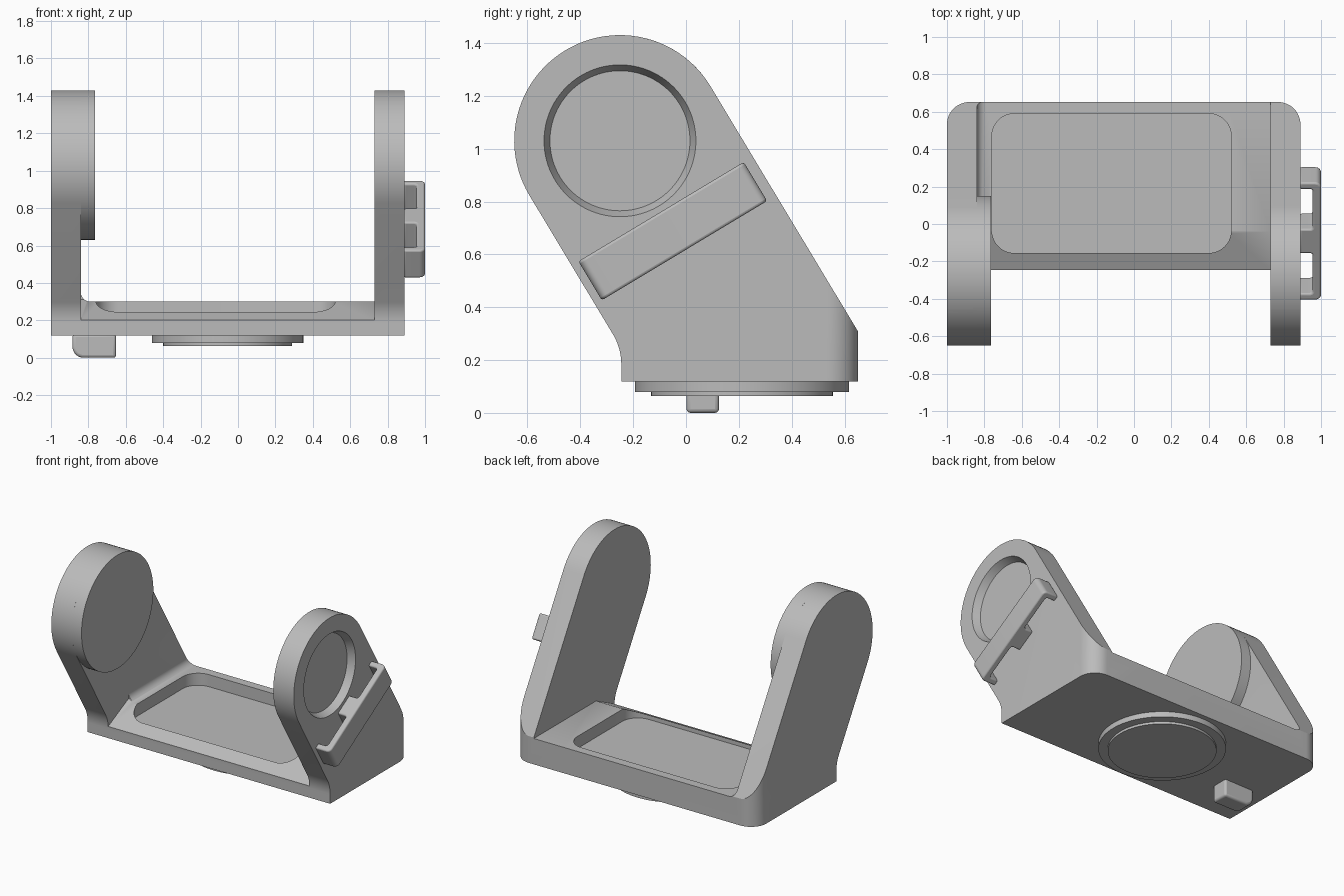
import bpy, bmesh, math
from mathutils import Vector, Matrix

old = bpy.data.objects.get("Cube")
if old:
    bpy.data.objects.remove(old, do_unlink=True)

grey = bpy.data.materials.new("light_grey")
grey.use_nodes = True
grey.diffuse_color = (0.5, 0.5, 0.5, 1)
grey.node_tree.nodes["Principled BSDF"].inputs["Base Color"].default_value = (0.5, 0.5, 0.5, 1)


def finish(name, bm):
    bmesh.ops.remove_doubles(bm, verts=bm.verts, dist=1e-4)
    bmesh.ops.recalc_face_normals(bm, faces=bm.faces)
    mesh = bpy.data.meshes.new(name)
    bm.to_mesh(mesh)
    bm.free()
    mesh.materials.append(grey)
    ob = bpy.data.objects.new(name, mesh)
    bpy.context.collection.objects.link(ob)
    return ob


def rounded(corners, steps=12):
    """Polygon from (a, b) or (a, b, radius) corners, with filleted corners."""
    out = []
    for i, c in enumerate(corners):
        p = Vector(c[:2])
        if len(c) < 3:
            out.append(p)
            continue
        a = (Vector(corners[i - 1][:2]) - p).normalized()
        b = (Vector(corners[(i + 1) % len(corners)][:2]) - p).normalized()
        half = a.angle(b) / 2
        t = c[2] / math.tan(half)
        centre = p + (a + b).normalized() * c[2] / math.sin(half)
        s, e = p + a * t - centre, p + b * t - centre
        start = math.atan2(s.y, s.x)
        sweep = math.remainder(math.atan2(e.y, e.x) - start, math.tau)
        for k in range(steps + 1):
            g = start + sweep * k / steps
            out.append(centre + c[2] * Vector((math.cos(g), math.sin(g))))
    return out


def prism(name, pts, axis, lo, hi):
    """Extrude a flat outline along one axis; the outline uses the other two in order."""
    def place(p, h):
        v = list(p)
        v.insert("xyz".index(axis), h)
        return v
    bm = bmesh.new()
    face = bm.faces.new([bm.verts.new(place(p, lo)) for p in pts])
    ext = bmesh.ops.extrude_face_region(bm, geom=[face])
    moved = [v for v in ext["geom"] if isinstance(v, bmesh.types.BMVert)]
    bmesh.ops.translate(bm, verts=moved, vec=place((0, 0), hi - lo))
    return finish(name, bm)


def disc(name, r_lo, r_hi, axis, lo, hi, centre):
    turn = Matrix.Rotation(math.pi / 2, 4, "Y") if axis == "x" else Matrix()
    pos = list(centre)
    pos.insert("xyz".index(axis), (lo + hi) / 2)
    bm = bmesh.new()
    bmesh.ops.create_cone(bm, cap_ends=True, segments=96, radius1=r_lo, radius2=r_hi,
                          depth=hi - lo, matrix=Matrix.Translation(pos) @ turn)
    return finish(name, bm)


def carve(ob, tool, operation):
    mod = ob.modifiers.new("carve", "BOOLEAN")
    mod.object, mod.operation, mod.solver = tool, operation, "EXACT"
    bpy.context.view_layer.objects.active = ob
    bpy.ops.object.modifier_apply(modifier=mod.name)
    bpy.data.objects.remove(tool, do_unlink=True)


def smooth(ob):
    bpy.ops.object.select_all(action="DESELECT")
    ob.select_set(True)
    bpy.context.view_layer.objects.active = ob
    bpy.ops.object.shade_smooth_by_angle(angle=math.radians(30))


# Cradle body: U section, trimmed by the leaning side outline and the plan outline
hub = Vector((-0.25, 1.03))
R = 0.4
up = Vector((-0.516, 0.857)).normalized()
side = Vector((up.y, -up.x))
body = prism("cradle_body", rounded([
    (-1, 0.118), (0.89, 0.118), (0.89, 1.6), (0.73, 1.6), (0.73, 0.3),
    (-0.84, 0.3, 0.05), (-0.84, 1.6), (-1, 1.6)]), "y", -0.8, 0.8)
outline = rounded([
    (-0.245, 0.05), (0.652, 0.05), (0.652, 0.307),
    (*(hub + R * (up + side)), R), (*(hub + R * (up - side)), R),
    (-0.245, 0.245, 0.22)], 24)
# drop the doubled point where the two top arcs meet
outline = [p for i, p in enumerate(outline) if (p - outline[i - 1]).length > 1e-4]
carve(body, prism("side_trim", outline, "x", -1.2, 1.2), "INTERSECT")
carve(body, prism("plan_trim", rounded([
    (-1.0, -0.8), (0.89, -0.8), (0.89, 0.652, 0.12), (-1.0, 0.652, 0.12)]),
    "z", 0, 1.8), "INTERSECT")

# Sloped front lip, tray pocket and round recess in the left arm
carve(body, prism("lip_cut", [(-0.35, 0.15), (-0.02, 0.31), (-0.02, 0.36), (-0.35, 0.36)],
                  "x", -0.84, 0.73), "DIFFERENCE")
carve(body, prism("pocket_cut", rounded([
    (-0.76, -0.155, 0.12), (0.52, -0.155, 0.12), (0.52, 0.59, 0.12), (-0.76, 0.59, 0.12)]),
    "z", 0.215, 0.5), "DIFFERENCE")
carve(body, disc("recess_cut", 0.265, 0.292, "x", 0.84, 0.9, hub), "DIFFERENCE")

# Round pad on the inside of the right arm
pad = disc("right_arm_pad", R, R, "x", -0.86, -0.765, hub)

# Stepped round base plate
plate = disc("base_plate", 0.405, 0.405, "z", 0.08, 0.12, (-0.055, 0.212))
plate_step = disc("base_plate_step", 0.345, 0.345, "z", 0.063, 0.085, (-0.055, 0.212))

# Locating peg under the right side
peg = prism("locating_peg", rounded([
    (-0.885, 0.125), (-0.885, 0, 0.06), (-0.652, 0), (-0.652, 0.125)]), "y", 0.002, 0.125)

# Strap clip on the outside of the left arm: a bar on three feet
half = [(0.365, 0.885), (0.365, 1.0, 0.03)]
inner = [(0.325, 0.885), (0.325, 0.955, 0.015), (0.075, 0.955, 0.015), (0.075, 0.885)]
flip = lambda pts: [(-p[0], *p[1:]) for p in reversed(pts)]
loop = half + flip(half) + [(-p[0], *p[1:]) for p in inner] + inner[::-1]
clip = prism("strap_clip", rounded([(p[1], p[0], *p[2:]) for p in loop], 6),
             "z", -0.086, 0.086)
clip.location = (0, -0.05, 0.688)
clip.rotation_euler.x = math.radians(31)

for ob, width in ((peg, 0.015), (clip, 0.01)):
    bev = ob.modifiers.new("soft_edges", "BEVEL")
    bev.width, bev.segments, bev.limit_method = width, 3, "ANGLE"

for ob in (body, pad, plate, plate_step, peg, clip):
    smooth(ob)
